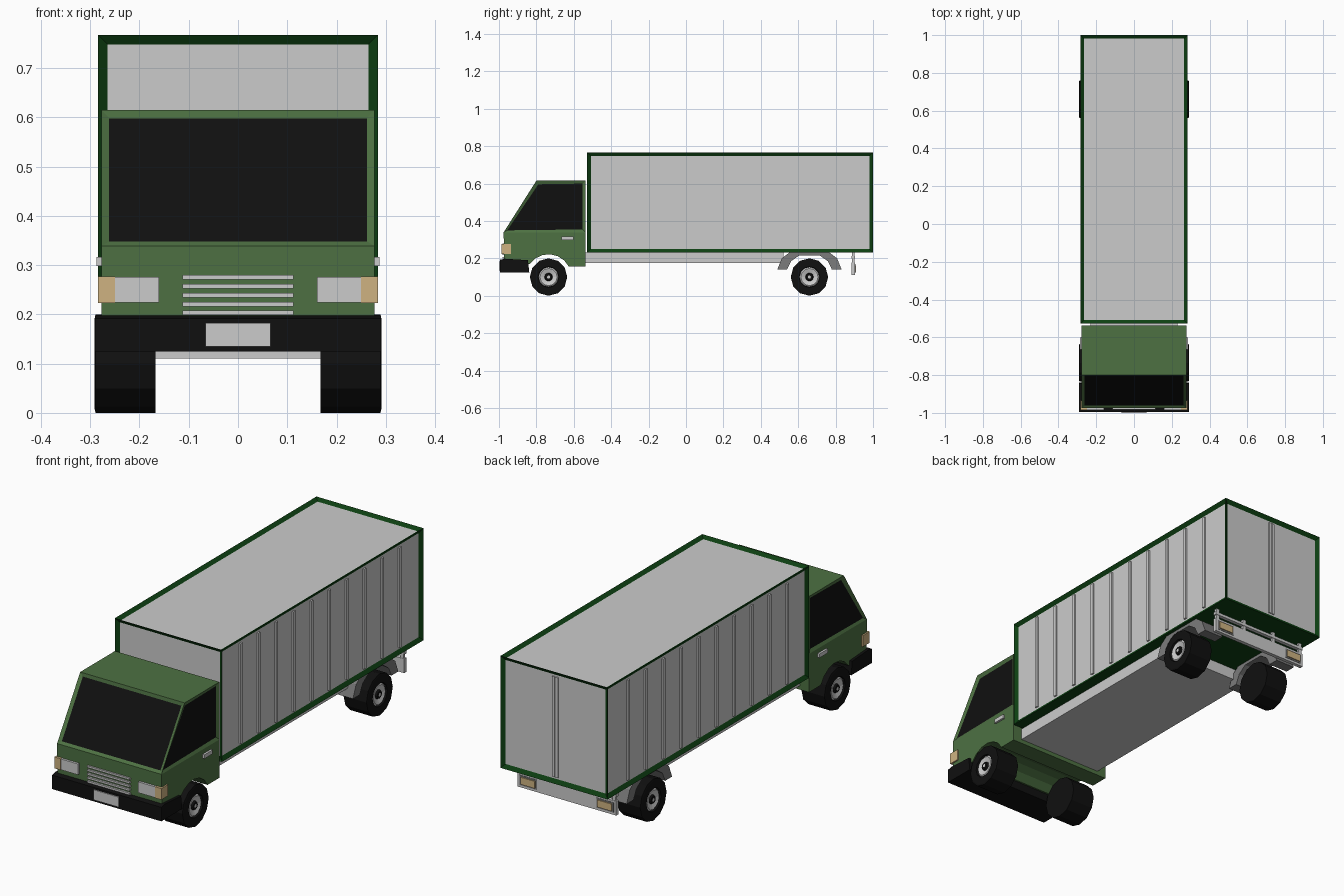
import bpy, bmesh, math
from mathutils import Vector

if "Cube" in bpy.data.objects:
    bpy.data.objects.remove(bpy.data.objects["Cube"])


def mat(name, r, g, b):
    m = bpy.data.materials.new(name)
    m.diffuse_color = (r, g, b, 1)
    m.use_nodes = True
    m.node_tree.nodes["Principled BSDF"].inputs["Base Color"].default_value = m.diffuse_color
    return m


GREEN = mat("cab_green", 0.075, 0.165, 0.055)
DARK = mat("frame_dark_green", 0.004, 0.05, 0.006)
LIGHT = mat("light_grey", 0.6, 0.6, 0.6)
BLACK = mat("black", 0.005, 0.005, 0.005)
MID = mat("mid_grey", 0.2, 0.2, 0.2)
AMBER = mat("amber", 0.62, 0.45, 0.22)


def finish(name, bm, *mats):
    bmesh.ops.recalc_face_normals(bm, faces=bm.faces[:])
    me = bpy.data.meshes.new(name)
    bm.to_mesh(me)
    bm.free()
    for m in mats:
        me.materials.append(m)
    ob = bpy.data.objects.new(name, me)
    bpy.context.collection.objects.link(ob)
    return ob


def box_bm(x0, x1, y0, y1, z0, z1):
    bm = bmesh.new()
    bmesh.ops.create_cube(bm, size=1)
    for v in bm.verts:
        v.co = Vector((x1 if v.co.x > 0 else x0, y1 if v.co.y > 0 else y0, z1 if v.co.z > 0 else z0))
    return bm


def box(name, x0, x1, y0, y1, z0, z1, m):
    return finish(name, box_bm(x0, x1, y0, y1, z0, z1), m)


def pair(name, x0, x1, y0, y1, z0, z1, m):
    """Box on the right and its mirror image on the left."""
    box("right_" + name, x0, x1, y0, y1, z0, z1, m)
    box("left_" + name, -x1, -x0, y0, y1, z0, z1, m)


def extrude_x(profile, x0, x1):
    """Solid from a (y, z) outline extruded along x."""
    bm = bmesh.new()
    f = bm.faces.new([bm.verts.new((x0, y, z)) for y, z in profile])
    r = bmesh.ops.extrude_face_region(bm, geom=[f])
    for v in r["geom"]:
        if isinstance(v, bmesh.types.BMVert):
            v.co.x = x1
    bmesh.ops.recalc_face_normals(bm, faces=bm.faces[:])
    return bm


def arc(cy, cz, r, a0, a1, n):
    return [(cy + r * math.cos(math.radians(a0 + (a1 - a0) * i / n)),
             cz + r * math.sin(math.radians(a0 + (a1 - a0) * i / n))) for i in range(n + 1)]


FRONT_Y, REAR_Y = -0.735, 0.66

# Cab: side profile with wheel arch, windows inset in the upper faces
KNEE = 0.339
cab_profile = [(-0.972, 0.17), (-0.975, KNEE), (-0.80, 0.615), (-0.537, 0.615), (-0.537, 0.155)]
cab_profile += arc(FRONT_Y, 0.10, 0.122, 27, 145, 6)
bm = extrude_x(cab_profile, -0.277, 0.277)
bmesh.ops.bisect_plane(bm, geom=bm.verts[:] + bm.edges[:] + bm.faces[:],
                       plane_co=(0, 0, KNEE), plane_no=(0, 0, 1), dist=1e-4)
bm.normal_update()
windows = [f for f in bm.faces if f.calc_center_median().z > 0.4
           and (abs(f.normal.x) > 0.9 or (f.normal.y < -0.5 and f.normal.z > 0.2))]
bmesh.ops.inset_individual(bm, faces=windows, thickness=0.022, depth=-0.007)
for f in windows:
    f.material_index = 1
finish("cab", bm, GREEN, BLACK)

# Front bumper and blank plate
bumper = [(-0.995, 0.125), (-0.995, 0.192), (-0.97, 0.198), (-0.845, 0.19), (-0.838, 0.125)]
finish("front_bumper", extrude_x(bumper, -0.29, 0.29), BLACK)
box("front_plate", -0.066, 0.066, -1.0, -0.994, 0.135, 0.183, LIGHT)

# Grille bars, lamps, door handles
for i in range(5):
    z = 0.203 + 0.018 * i
    box("grille_bar", -0.113, 0.113, -0.982, -0.965, z - 0.0045, z + 0.0045, LIGHT)
pair("headlight", 0.16, 0.25, -0.985, -0.96, 0.224, 0.276, LIGHT)
pair("indicator", 0.25, 0.284, -0.986, -0.935, 0.223, 0.277, AMBER)
pair("door_handle", 0.27, 0.287, -0.665, -0.602, 0.298, 0.317, LIGHT)

# Cargo box: dark frame with recessed light panels on every face but the floor
bm = box_bm(-0.284, 0.284, -0.528, 1.0, 0.23, 0.767)
bm.normal_update()
panels = [f for f in bm.faces if f.normal.z > -0.5]
for f in panels:
    f.material_index = 1
frame = bmesh.ops.inset_individual(bm, faces=panels, thickness=0.027, depth=-0.012)
for f in frame["faces"]:
    f.material_index = 0
for f in panels:
    f.material_index = 1
finish("cargo_box", bm, DARK, LIGHT)

# Vertical ribs on the side panels and the rear door seam
for i in range(10):
    y = -0.372 + 0.1338 * i
    pair("side_rib", 0.268, 0.28, y - 0.008, y + 0.008, 0.258, 0.738, LIGHT)
pair("rear_door_seam", 0.002, 0.016, 0.985, 0.994, 0.258, 0.739, LIGHT)

# Chassis
box("chassis", -0.23, 0.23, -0.56, 0.52, 0.175, 0.231, LIGHT)


# Wheels: lathed twelve-sided profile of (radius, x, material of next ring)
WHEEL = [(0.0, 0.168, 0), (0.1, 0.168, 0), (0.1, 0.289, 0), (0.092, 0.291, 0), (0.056, 0.291, 0),
         (0.053, 0.282, 1), (0.046, 0.288, 1), (0.022, 0.28, 0), (0.018, 0.289, 0),
         (0.008, 0.29, 1), (0.0, 0.29, 1)]


def wheel(name, cy, side, n=12):
    bm = bmesh.new()
    rings = []
    for r, x, _ in WHEEL:
        k = n if r else 1
        rings.append([bm.verts.new((side * x, cy + r * math.cos(2 * math.pi * i / n),
                                    0.1 + r * math.sin(2 * math.pi * i / n))) for i in range(k)])
    for a, b, p in zip(rings, rings[1:], WHEEL):
        for i in range(n):
            j = (i + 1) % n
            vs = []
            for v in (a[i % len(a)], a[j % len(a)], b[j % len(b)], b[i % len(b)]):
                if v not in vs:
                    vs.append(v)
            bm.faces.new(vs).material_index = p[2]
    finish(name, bm, BLACK, LIGHT)


# Rear fenders: polygonal arches over the rear wheels
fender = [(0.832, 0.14), (0.808, 0.20), (0.765, 0.232), (0.555, 0.232), (0.512, 0.20), (0.488, 0.14),
          (0.54, 0.14), (0.562, 0.185), (0.605, 0.215), (0.715, 0.215), (0.758, 0.185), (0.78, 0.14)]
for side, label in ((1, "right"), (-1, "left")):
    wheel(label + "_front_wheel", FRONT_Y, side)
    wheel(label + "_rear_wheel", REAR_Y, side)
    finish(label + "_rear_fender", extrude_x(fender, side * 0.165, side * 0.268), MID)

# Rear bumper: lower beam, upper rail, uprights and lamps
box("rear_bumper", -0.262, 0.262, 0.885, 0.903, 0.11, 0.178, LIGHT)
box("rear_rail", -0.262, 0.262, 0.885, 0.903, 0.198, 0.212, LIGHT)
pair("outer_upright", 0.24, 0.256, 0.887, 0.901, 0.17, 0.232, LIGHT)
pair("inner_upright", 0.08, 0.096, 0.887, 0.901, 0.17, 0.232, LIGHT)
pair("rear_lamp_frame", 0.158, 0.25, 0.90, 0.905, 0.121, 0.169, MID)
pair("rear_lamp", 0.166, 0.242, 0.90, 0.91, 0.128, 0.162, AMBER)
